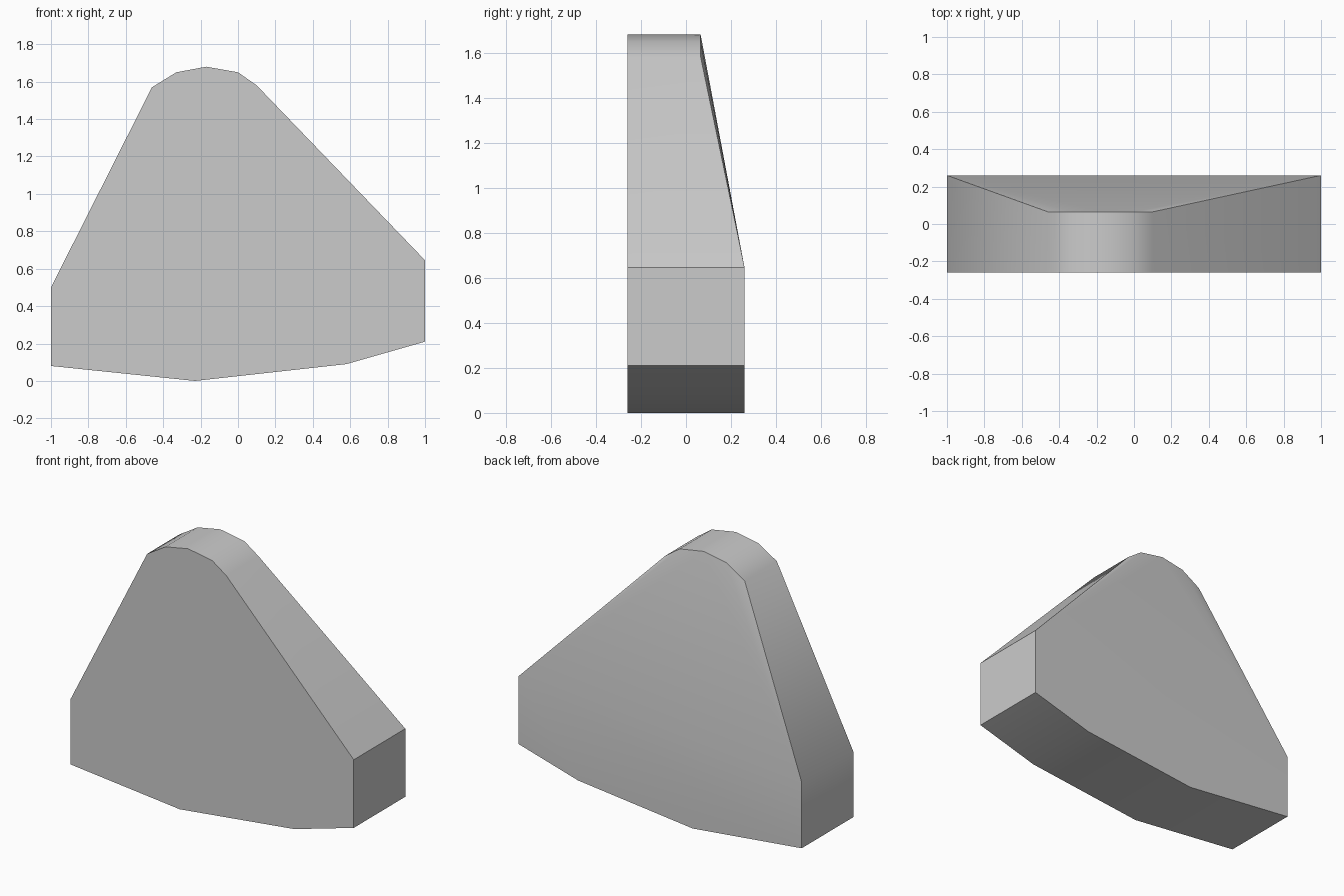
import bpy
import bmesh
import math

cube = bpy.data.objects.get("Cube")
if cube:
    bpy.data.objects.remove(cube, do_unlink=True)

# Material
grey = bpy.data.materials.new("plain_grey")
grey.use_nodes = True
colour = (0.6, 0.6, 0.6, 1)
grey.diffuse_color = colour
grey.node_tree.nodes["Principled BSDF"].inputs["Base Color"].default_value = colour

# Outline seen from the front: low body, then rounded crown
body = [(-1, 0.5), (-1, 0.08), (-0.23, 0), (0.58, 0.09), (1, 0.21), (1, 0.645)]
crown = [(0.1, 1.58), (0, 1.65), (-0.17, 1.68), (-0.33, 1.65), (-0.46, 1.57)]
outline = body + crown
half_depth, crown_back = 0.26, 0.065

bm = bmesh.new()
front = [bm.verts.new((x, -half_depth, z)) for x, z in outline]
back = [bm.verts.new((x, half_depth, z)) for x, z in body]
back += [bm.verts.new((x, crown_back, z)) for x, z in crown]

# Flat front and rim
bm.faces.new(front)
for i in range(len(outline)):
    j = (i + 1) % len(outline)
    bm.faces.new((front[i], back[i], back[j], front[j]))

# Back: upright lower panel, main slope to the peak, slivers fanned to each shoulder
left_shoulder, right_shoulder = back[5], back[0]
arc = back[6:]
bm.faces.new(back[:6])
bm.faces.new((right_shoulder, left_shoulder, arc[2]))
for i in range(2):
    bm.faces.new((left_shoulder, arc[i], arc[i + 1]))
    bm.faces.new((right_shoulder, arc[i + 2], arc[i + 3]))
bmesh.ops.recalc_face_normals(bm, faces=bm.faces)

mesh = bpy.data.meshes.new("tapered_block")
bm.to_mesh(mesh)
bm.free()
mesh.materials.append(grey)
block = bpy.data.objects.new("tapered_block", mesh)
bpy.context.collection.objects.link(block)

# Soft shading on shallow bends, crisp main edges
bpy.context.view_layer.objects.active = block
block.select_set(True)
bpy.ops.object.shade_smooth_by_angle(angle=math.radians(35))
